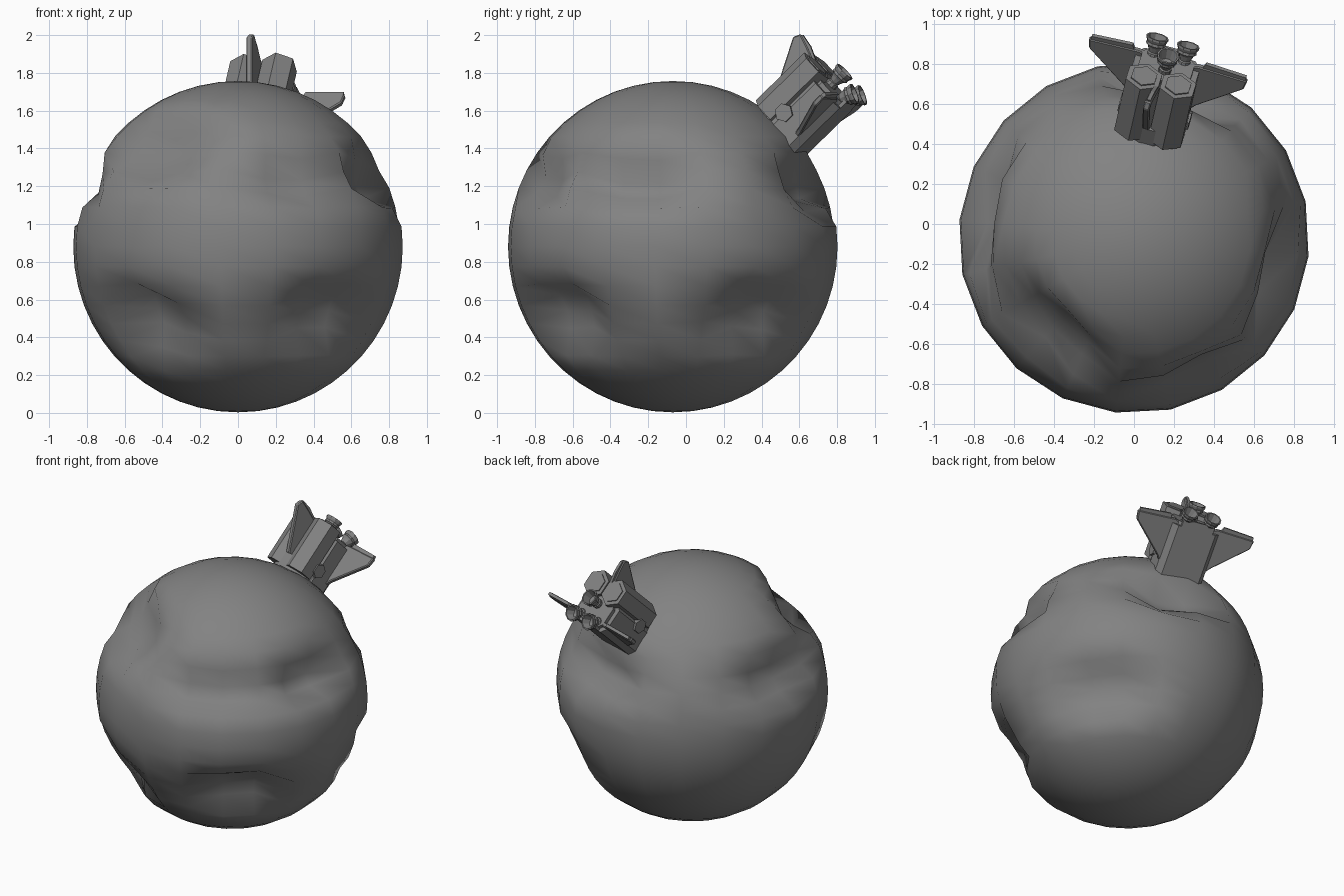
import bpy, bmesh
from math import radians, degrees, sin, cos, pi, atan2, asin, sqrt
from mathutils import Vector, Matrix

if "Cube" in bpy.data.objects:
    bpy.data.objects.remove(bpy.data.objects["Cube"])

# Cratered planet: azimuth, elevation, half width, half height (degrees), depth
CRATERS = [(-64, 25, 27, 14, .12), (-13, 25, 28, 14, .17), (71, 23, 28, 14, .17),
           (172, 22, 29, 15, .14), (-131, 38, 31, 20, .14), (-129, -28, 22, 19, .17),
           (-50, -26, 28, 18, .15), (36, -26, 28, 18, .15)]
R = 0.877

grey = bpy.data.materials.new("dark_grey")
grey.diffuse_color = (.225, .225, .225, 1)
grey.use_nodes = True
grey.node_tree.nodes["Principled BSDF"].inputs["Base Color"].default_value = grey.diffuse_color


def finish(bm, name, matrix=None, smooth=None):
    bmesh.ops.recalc_face_normals(bm, faces=bm.faces)
    me = bpy.data.meshes.new(name)
    bm.to_mesh(me)
    bm.free()
    me.materials.append(grey)
    ob = bpy.data.objects.new(name, me)
    bpy.context.collection.objects.link(ob)
    if matrix is not None:
        me.transform(matrix)
    if smooth:
        bpy.ops.object.select_all(action='DESELECT')
        ob.select_set(True)
        bpy.context.view_layer.objects.active = ob
        bpy.ops.object.shade_smooth_by_angle(angle=radians(smooth))
    return ob


def planet():
    bm = bmesh.new()
    bmesh.ops.create_uvsphere(bm, u_segments=20, v_segments=26, radius=R,
                              matrix=Matrix.Rotation(radians(12), 4, 'Z'))
    for v in bm.verts:
        n = v.co.normalized()
        az, el = degrees(atan2(n.y, n.x)), degrees(asin(max(-1, min(1, n.z))))
        drop = 0
        for caz, cel, w, h, depth in CRATERS:
            da = (az - caz + 180) % 360 - 180
            da *= cos(radians(el)) / cos(radians(cel))
            t = sqrt((da / w) ** 2 + ((el - cel) / h) ** 2)
            k = max(0, min(1, (1.0 - t) / .6))
            drop = max(drop, depth * k * k * (3 - 2 * k))
        v.co = n * (R - drop)
    finish(bm, "planet", Matrix.Translation((0, -.07, .88)), 80)


# Shuttle frame: local x = side, y = tail axis, z = dorsal
A = Vector((.16, .70, .69)).normalized()
S = Vector((.965, -.26, .04))
S = (S - A * S.dot(A)).normalized()
D = S.cross(A)
M = Matrix((S, A, D)).transposed().to_4x4()
M.translation = (.155, .76, 1.66)


def prism(name, pts, axis, lo, hi, bevel=0, lean=0):
    """Extrude a 2D outline along a local axis of the shuttle."""
    def put(p, h):
        q = list(p)
        q.insert(axis, h)
        return q
    bm = bmesh.new()
    f = bm.faces.new([bm.verts.new(put(p, lo)) for p in pts])
    ext = bmesh.ops.extrude_face_region(bm, geom=[f])
    for v in ext['geom']:
        if isinstance(v, bmesh.types.BMVert):
            v.co[axis] = hi
    for v in bm.verts:
        v.co.x += lean * v.co.z
    if bevel:
        bmesh.ops.bevel(bm, geom=bm.edges[:], offset=bevel, segments=1, affect='EDGES')
    return finish(bm, name, M)


def ngon(cx, cy, r, n=6, rot=0):
    return [(cx + r * cos(rot + 2 * pi * i / n), cy + r * sin(rot + 2 * pi * i / n)) for i in range(n)]


def nozzle(name, pos, direction, size):
    """Open bell with a rim, lathed around its thrust axis."""
    prof = [(0, 0), (.6, 0), (.6, .5), (.48, .6), (.7, 1.1), (.86, 1.3), (.95, 1.35), (.9, 1.6),
            (1.05, 1.9), (1.05, 2.1), (.88, 2.1), (.6, 1.1), (0, 1.0)]
    bm = bmesh.new()
    vs = [bm.verts.new((r * size, 0, z * size)) for r, z in prof]
    es = [bm.edges.new(p) for p in zip(vs, vs[1:])]
    bmesh.ops.spin(bm, geom=vs + es, cent=(0, 0, 0), axis=(0, 0, 1), angle=2 * pi, steps=10)
    bmesh.ops.remove_doubles(bm, verts=bm.verts, dist=1e-5)
    rot = Vector(direction).to_track_quat('Z', 'Y').to_matrix().to_4x4()
    finish(bm, name, M @ Matrix.Translation(pos) @ rot)


planet()

# Fuselage, rounded cargo bay neck and raised aft bulkhead
hull = [(-.13, -.10), (.13, -.10), (.165, -.06), (.165, .08), (.10, .15), (-.10, .15), (-.165, .08), (-.165, -.06)]
prism("fuselage", hull, 1, -.40, .03)
prism("cargo_bay", ngon(0, .065, .165, 14), 1, -.42, -.20)
prism("aft_bulkhead", [(x * .82, z * .82) for x, z in hull], 1, .02, .055)
prism("body_flap", [(-.11, -.10), (.11, -.10), (.11, -.08), (-.11, -.08)], 1, .0, .08)

for side, label in ((1, "right"), (-1, "left")):
    # Hexagonal engine pods along the back
    prism(label + "_pod", ngon(side * .088, .16, .097, 6, pi / 6), 1, -.28, .085)
    prism(label + "_pod_cap", ngon(side * .088, .16, .07, 6, pi / 6), 1, .075, .092)
    # Swept wing, thicker trailing flap, and hexagonal side hatch
    wing = [(.10, -.31), (.19, -.20), (.40, -.01), (.41, .05), (.15, .06), (.10, .04)]
    prism(label + "_wing", [(side * x, y) for x, y in wing], 2, -.062, -.032, .006)
    flap = [(.17, .04), (.40, .035), (.40, .07), (.19, .085)]
    prism(label + "_flap", [(side * x, y) for x, y in flap], 2, -.057, -.037)
    prism(label + "_hatch", ngon(-.20, .085, .05), 0, side * .14, side * .182)
    nozzle(label + "_lower_engine", (side * .08, .03, -.045), (0, 1, -.45), .054)

nozzle("upper_engine", (0, .05, .05), (0, 1, .0), .054)

# Tail fin with its rudder, leaning slightly to the left
prism("tail_fin", [(-.26, .10), (-.20, .23), (.08, .383), (.12, .365), (.10, .29), (.04, .10)], 0, -.017, .017, .006, -.08)
prism("rudder", [(.03, .14), (.09, .29), (.11, .355), (.125, .355), (.115, .28), (.06, .14)], 0, -.01, .01, 0, -.08)
